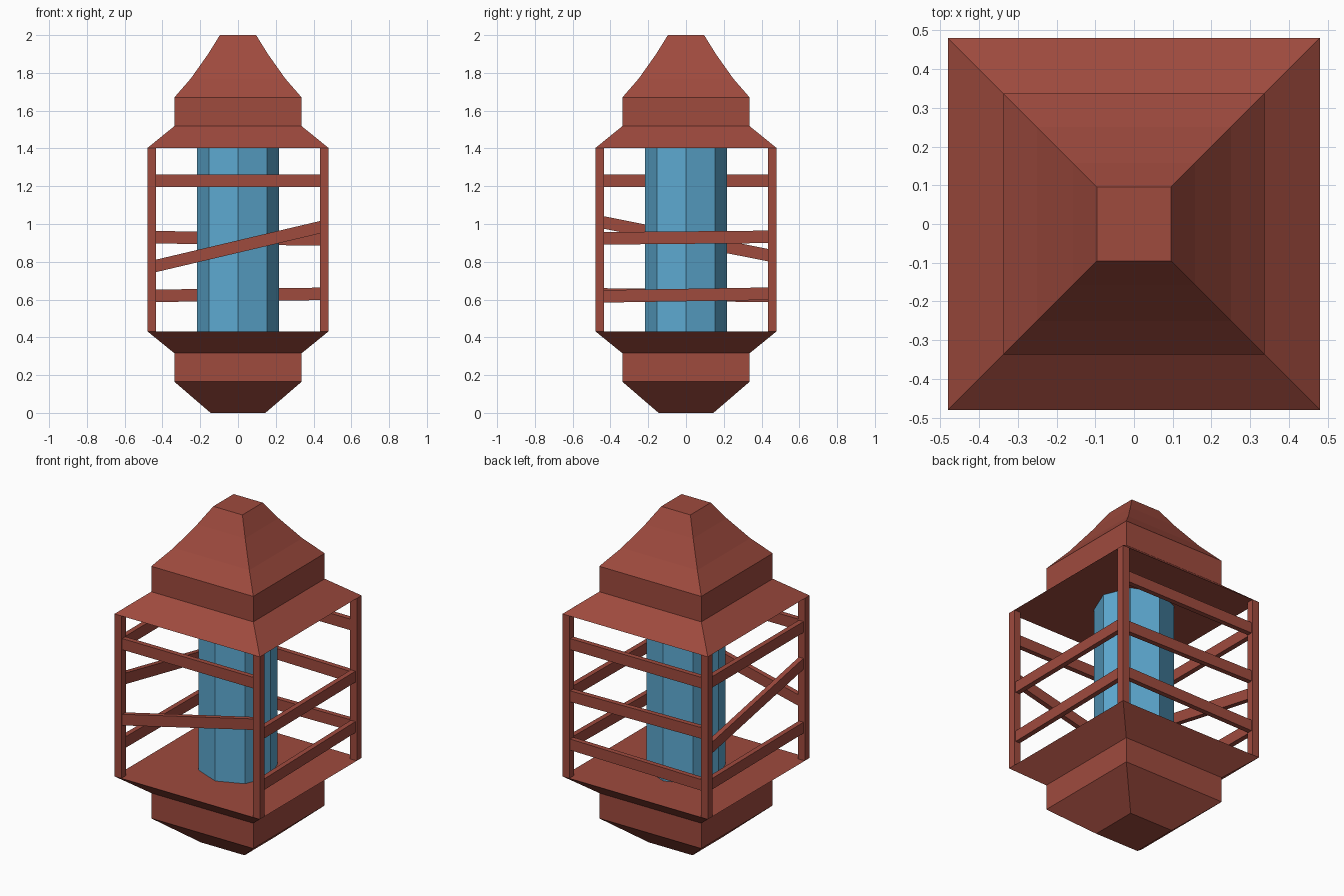
import bpy, bmesh

if "Cube" in bpy.data.objects:
    bpy.data.objects.remove(bpy.data.objects["Cube"])


def material(name, rgb):
    m = bpy.data.materials.new(name)
    m.diffuse_color = (*rgb, 1)
    m.use_nodes = True
    m.node_tree.nodes["Principled BSDF"].inputs["Base Color"].default_value = m.diffuse_color
    return m


RED = material("red brown wood", (0.345, 0.069, 0.048))
BLUE = material("blue glow", (0.11, 0.40, 0.64))


def add_object(name, bm, mat):
    bmesh.ops.recalc_face_normals(bm, faces=bm.faces)
    me = bpy.data.meshes.new(name)
    bm.to_mesh(me)
    bm.free()
    me.materials.append(mat)
    ob = bpy.data.objects.new(name, me)
    bpy.context.collection.objects.link(ob)
    return ob


def square_loft(name, profile, mat):
    """Stack of square rings given as (half width, height), capped at both ends."""
    bm = bmesh.new()
    rings = [[bm.verts.new((sx * h, sy * h, z))
              for sx, sy in ((-1, -1), (1, -1), (1, 1), (-1, 1))] for h, z in profile]
    for a, b in zip(rings, rings[1:]):
        for i in range(4):
            j = (i + 1) % 4
            bm.faces.new((a[i], a[j], b[j], b[i]))
    bm.faces.new(rings[0][::-1])
    bm.faces.new(rings[-1])
    return add_object(name, bm, mat)


LOW, HIGH, OUT, POST = 0.432, 1.402, 0.48, 0.045

# Stepped base and curved roof
square_loft("base", [(0.145, 0), (0.337, 0.165), (0.337, 0.316), (OUT, LOW)], RED)
square_loft("roof", [(OUT, HIGH), (0.337, 1.518), (0.337, 1.67), (0.25, 1.77),
                     (0.158, 1.90), (0.096, 2.0)], RED)

# Octagonal glowing core
bm = bmesh.new()
bmesh.ops.create_cone(bm, cap_ends=True, segments=8, radius1=0.216, radius2=0.216,
                      depth=HIGH - LOW)
bmesh.ops.translate(bm, verts=bm.verts, vec=(0, 0, (HIGH + LOW) / 2))
add_object("core", bm, BLUE)

# Corner posts
for sx in (-1, 1):
    for sy in (-1, 1):
        c = OUT - POST / 2
        post = square_loft("corner_post", [(POST / 2, LOW), (POST / 2, HIGH)], RED)
        post.location = (sx * c, sy * c, 0)


def slat(name, axis, side, z0, z1):
    """Sloping slat between two posts; axis 0 runs along x, axis 1 along y."""
    bm = bmesh.new()
    bmesh.ops.create_cube(bm, size=1)
    for v in bm.verts:
        along = 2 * v.co.x * (OUT - POST)
        depth = side * (0.456 + v.co.y * 0.03)
        z = (z0 if v.co.x < 0 else z1) + v.co.z * 0.066
        v.co = (along, depth, z) if axis == 0 else (depth, along, z)
    add_object(name, bm, RED)


# Slats: (side name, axis, side, height at negative end, height at positive end)
for where, axis, side, z0, z1 in (
        ("front", 0, -1, 1.23, 1.23), ("front", 0, -1, 0.778, 0.983),
        ("back", 0, 1, 1.23, 1.23), ("back", 0, 1, 0.93, 0.918), ("back", 0, 1, 0.62, 0.63),
        ("right", 1, 1, 0.924, 0.932), ("right", 1, 1, 0.617, 0.631),
        ("left", 1, -1, 1.228, 1.228), ("left", 1, -1, 1.008, 0.835),
        ("left", 1, -1, 0.627, 0.62)):
    slat(where + "_slat", axis, side, z0, z1)
